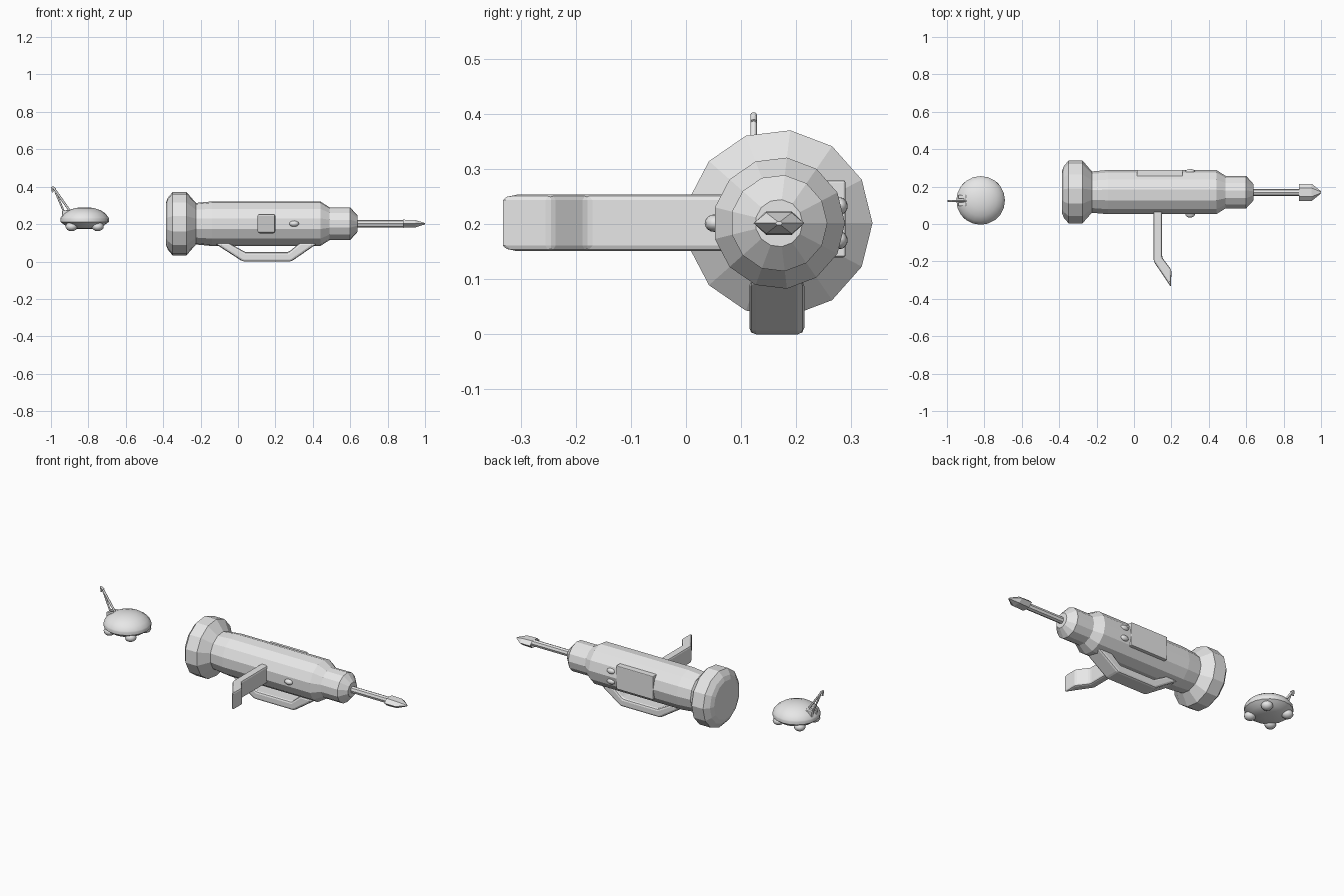
import bpy, bmesh, math
from mathutils import Vector, Matrix

cube = bpy.data.objects.get("Cube")
if cube:
    bpy.data.objects.remove(cube)

grey = bpy.data.materials.new("plain_grey")
grey.use_nodes = True
grey.diffuse_color = (0.8, 0.8, 0.8, 1)
grey.node_tree.nodes["Principled BSDF"].inputs["Base Color"].default_value = (0.8, 0.8, 0.8, 1)

AY, AZ = 0.169, 0.202        # axis of the main body
DX, DY = -0.82, 0.126        # centre of the saucer


def finish(bm, name, bevel=0, smooth=None):
    bmesh.ops.recalc_face_normals(bm, faces=bm.faces)
    mesh = bpy.data.meshes.new(name)
    bm.to_mesh(mesh)
    bm.free()
    ob = bpy.data.objects.new(name, mesh)
    bpy.context.collection.objects.link(ob)
    mesh.materials.append(grey)
    if bevel:
        mod = ob.modifiers.new("bevel", "BEVEL")
        mod.width = bevel
        mod.segments = 2
        mod.limit_method = "ANGLE"
    if smooth:
        bpy.ops.object.select_all(action="DESELECT")
        ob.select_set(True)
        bpy.context.view_layer.objects.active = ob
        bpy.ops.object.shade_smooth_by_angle(angle=math.radians(smooth))
    return ob


def lathe(name, profile, sides, place, smooth=None):
    """Join rings of (distance, radius a, radius b); place maps them to space."""
    bm = bmesh.new()
    rings = []
    for d, ra, rb in profile:
        angles = [math.tau * i / sides for i in range(sides)]
        rings.append([bm.verts.new(place(d, ra * math.cos(a), rb * math.sin(a))) for a in angles])
    for low, high in zip(rings, rings[1:]):
        for i in range(sides):
            j = (i + 1) % sides
            bm.faces.new((low[i], low[j], high[j], high[i]))
    bm.faces.new(rings[0])
    bm.faces.new(rings[-1])
    return finish(bm, name, smooth=smooth)


def prism(name, outline, place, low, high, bevel):
    """Extrude a flat outline between two depths."""
    bm = bmesh.new()
    face = bm.faces.new([bm.verts.new(place(u, v, low)) for u, v in outline])
    out = bmesh.ops.extrude_face_region(bm, geom=[face])
    shift = place(0, 0, high) - place(0, 0, low)
    bmesh.ops.translate(bm, verts=[v for v in out["geom"] if isinstance(v, bmesh.types.BMVert)], vec=shift)
    return finish(bm, name, bevel)


def blob(name, centre, size):
    bm = bmesh.new()
    bmesh.ops.create_uvsphere(bm, u_segments=12, v_segments=8, radius=1,
                              matrix=Matrix.Translation(centre) @ Matrix.Diagonal((*size, 1)))
    return finish(bm, name, smooth=50)


def rod(name, a, b, radius):
    a, b = Vector(a), Vector(b)
    d = b - a
    bm = bmesh.new()
    turn = d.to_track_quat("Z", "Y").to_matrix().to_4x4()
    bmesh.ops.create_cone(bm, cap_ends=True, segments=8, radius1=radius, radius2=radius,
                          depth=d.length, matrix=Matrix.Translation((a + b) / 2) @ turn)
    return finish(bm, name, smooth=50)


def along_x(d, u, v):
    return Vector((d, AY + u, AZ + v))


def up_z(d, u, v):
    return Vector((DX + u, DY + v, d))


def front_plane(u, v, depth):
    return Vector((u, depth, v))


def ground_plane(u, v, depth):
    return Vector((u, v, depth))


# Main body: rear cap, barrel and nose
body = [(-0.385, .115), (-0.375, .14), (-0.35, .17), (-0.275, .17), (-0.225, .112),
        (-0.14, .12), (0.44, .12), (0.49, .088), (0.60, .088), (0.64, .043)]
lathe("barrel", [(x, r, r) for x, r in body], 13, along_x)

# Shaft and flattened arrow tip
lathe("shaft", [(0.62, .018, .02), (0.92, .018, .02)], 8, along_x)
lathe("arrow_tip", [(0.905, .016, .016), (0.882, .046, .025), (0.95, .046, .022), (1.0, .006, .004)],
      6, along_x)

# Bent handles under and in front of the barrel
prism("under_handle", [(-0.13, .10), (0.025, 0), (0.285, 0), (0.43, .10), (0.33, .10),
                       (0.27, .05), (0.04, .05), (-0.05, .10)], front_plane, .115, .215, .012)
prism("front_handle", [(0.105, .08), (0.105, -.20), (0.198, -.338), (0.2, -.245),
                       (0.151, -.18), (0.151, .08)], ground_plane, .151, .254, .01)

# Rear panel and buttons
prism("rear_panel", [(0.015, .22), (0.26, .22), (0.26, .29), (0.015, .29)], ground_plane, .14, .28, .004)
blob("front_button", (0.3, .052, AZ), (.026, .018, .016))
for side in (-1, 1):
    blob("rear_button", (0.3, .28, AZ + side * .031), (.026, .014, .016))

# Saucer shell with a rim and flat underside
saucer = [(.29, .015), (.286, .05), (.274, .085), (.256, .112), (.235, .128), (.228, .13),
          (.212, .13), (.206, .122), (.188, .098), (.177, .065), (.173, .025)]
lathe("saucer", [(z, r, r) for z, r in saucer], 20, up_z, smooth=25)

# Four round feet
for sx in (-1, 1):
    for sy in (-1, 1):
        blob("foot", (DX + sx * .07, DY + sy * .07, .187), (.032, .032, .025))

# Antenna mount, paired struts and hooked end
for side in (-1, 1):
    prism("antenna_lug", [(-0.942, .225), (-0.88, .225), (-0.88, .268), (-0.90, .276), (-0.94, .272)],
          front_plane, DY + side * .02 - .01, DY + side * .02 + .01, .004)
rod("long_strut", (-0.895, DY - .003, .265), (-0.988, DY - .003, .396), .006)
rod("short_strut", (-0.93, DY - .003, .265), (-0.976, DY - .003, .372), .005)
rod("hook_top", (-0.976, DY - .003, .386), (-0.994, DY - .003, .399), .006)
rod("hook_end", (-0.994, DY - .003, .399), (-0.99, DY - .003, .37), .005)
